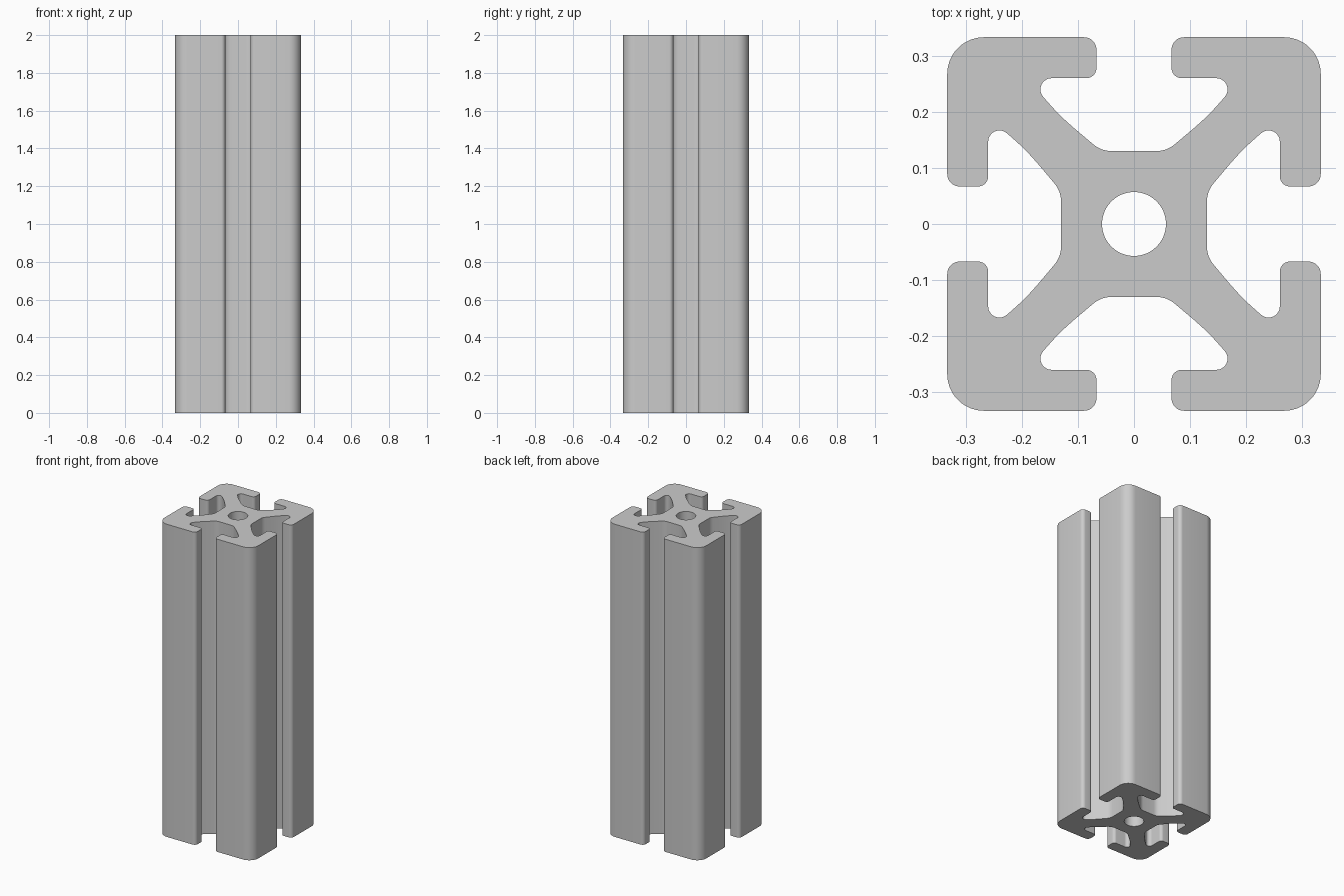
import bpy, bmesh, math
from mathutils import Vector

cube = bpy.data.objects.get("Cube")
if cube:
    bpy.data.objects.remove(cube, do_unlink=True)

HEIGHT, HALF, BORE = 2.0, 0.333, 0.057

# Half of one quadrant: corner x, y and fillet radius, slot floor to outer corner
half = [(0.0585, 0.13, 0.05), (0.134, 0.194, 0.42), (0.19, 0.26, 0.02),
        (0.067, 0.26, 0.018), (0.067, HALF, 0.022)]
quadrant = half + [(HALF, HALF, 0.065)] + [(y, x, r) for x, y, r in reversed(half)]

# Turn the quadrant around the axis
corners = []
for turn in range(4):
    corners += quadrant
    quadrant = [(y, -x, r) for x, y, r in quadrant]


def fillet(before, corner, after, radius):
    """Points of the arc that rounds one corner."""
    a, b = (before - corner).normalized(), (after - corner).normalized()
    inner = a.angle(b)
    reach = radius / math.tan(inner / 2)
    centre = corner + (a + b).normalized() * (radius / math.sin(inner / 2))
    start, end = corner + a * reach - centre, corner + b * reach - centre
    sweep = math.pi - inner
    steps = max(4, round(sweep / math.radians(10)))
    return [centre + (start * math.sin(sweep * (1 - i / steps))
                      + end * math.sin(sweep * i / steps)) / math.sin(sweep)
            for i in range(steps + 1)]


spots = [Vector((x, y, 0)) for x, y, r in corners]
outline = []
for i, (x, y, r) in enumerate(corners):
    outline += fillet(spots[i - 1], spots[i], spots[(i + 1) % len(spots)], r)

# Centre bore
bore = [Vector((BORE * math.cos(a), BORE * math.sin(a), 0))
        for a in (math.tau * i / 48 for i in range(48))]

# Fill the section and extrude it upwards
bm = bmesh.new()
edges = []
for loop in (outline, bore):
    verts = [bm.verts.new(p) for p in loop]
    edges += [bm.edges.new((verts[i - 1], verts[i])) for i in range(len(verts))]
bmesh.ops.triangle_fill(bm, use_beauty=True, edges=edges, normal=(0, 0, -1))
result = bmesh.ops.extrude_face_region(bm, geom=bm.faces[:], use_keep_orig=True)
top = [g for g in result["geom"] if isinstance(g, bmesh.types.BMVert)]
bmesh.ops.translate(bm, verts=top, vec=(0, 0, HEIGHT))
bmesh.ops.recalc_face_normals(bm, faces=bm.faces[:])
mesh = bpy.data.meshes.new("slotted_rail")
bm.to_mesh(mesh)
bm.free()

rail = bpy.data.objects.new("slotted_rail", mesh)
bpy.context.collection.objects.link(rail)

# Plain aluminium grey
grey = bpy.data.materials.new("aluminium_grey")
grey.use_nodes = True
colour = (0.6, 0.6, 0.6, 1)
grey.diffuse_color = colour
grey.node_tree.nodes["Principled BSDF"].inputs["Base Color"].default_value = colour
mesh.materials.append(grey)

bpy.ops.object.select_all(action='DESELECT')
rail.select_set(True)
bpy.context.view_layer.objects.active = rail
bpy.ops.object.shade_smooth_by_angle(angle=math.radians(30))
